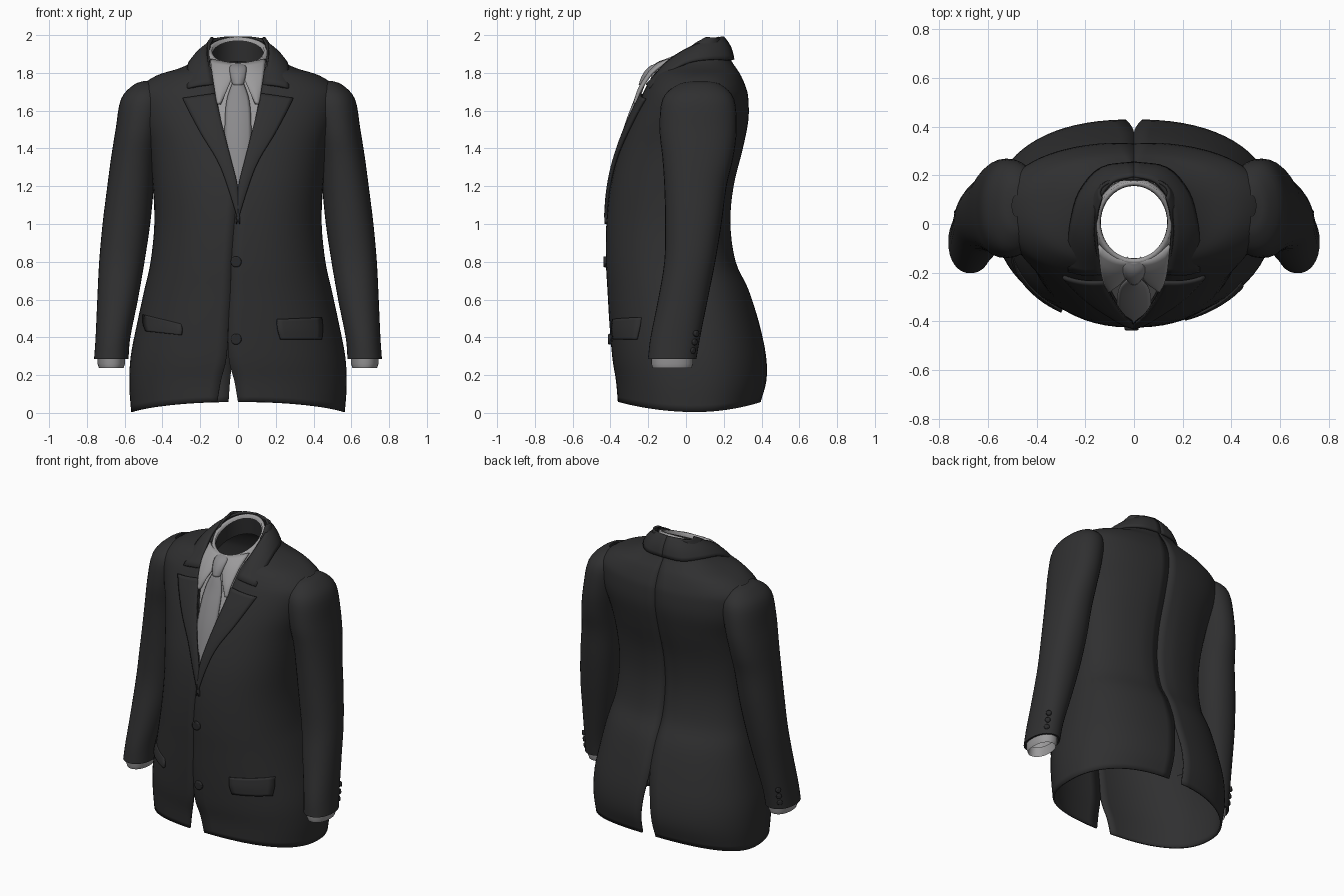
import bpy, bmesh, math
from mathutils import Vector

if "Cube" in bpy.data.objects:
    bpy.data.objects.remove(bpy.data.objects["Cube"])


def material(name, c):
    m = bpy.data.materials.new(name)
    m.diffuse_color = (*c, 1)
    m.use_nodes = True
    m.node_tree.nodes["Principled BSDF"].inputs["Base Color"].default_value = m.diffuse_color
    return m


CLOTH = material("charcoal cloth", (0.029, 0.029, 0.030))
SHIRT = material("pale grey shirt", (0.33, 0.325, 0.33))
TIE = material("grey tie", (0.26, 0.257, 0.265))
BUTTON = material("dark button", (0.022, 0.022, 0.023))


def sample(table, i, f):
    """Smooth curve through the table rows, segment i, fraction f."""
    def tangent(j, k):
        a, b = max(j - 1, 0), min(j + 1, len(table) - 1)
        return (table[b][k] - table[a][k]) / (b - a)
    p, q = table[i], table[i + 1]
    h = (2*f**3 - 3*f*f + 1, f**3 - 2*f*f + f, 3*f*f - 2*f**3, f**3 - f*f)
    return [h[0]*p[k] + h[1]*tangent(i, k) + h[2]*q[k] + h[3]*tangent(i + 1, k)
            for k in range(len(p))]


def resample(table, steps):
    out = [sample(table, i, s / steps) for i in range(len(table) - 1) for s in range(steps)]
    return out + [list(table[-1])]


def grid(name, rows, mat, closed=False, thick=0.0, mirror=False):
    bm = bmesh.new()
    vs = [[bm.verts.new(p) for p in r] for r in rows]
    n = len(rows[0])
    for a, b in zip(vs, vs[1:]):
        for j in range(n if closed else n - 1):
            k = (j + 1) % n
            bm.faces.new((a[j], a[k], b[k], b[j]))
    bmesh.ops.recalc_face_normals(bm, faces=bm.faces)
    me = bpy.data.meshes.new(name)
    bm.to_mesh(me)
    bm.free()
    me.materials.append(mat)
    for p in me.polygons:
        p.use_smooth = True
    me.set_sharp_from_angle(angle=math.radians(50))
    ob = bpy.data.objects.new(name, me)
    bpy.context.collection.objects.link(ob)
    if mirror:
        mod = ob.modifiers.new("mirror", 'MIRROR')
        mod.use_mirror_merge = False
    if thick:
        mod = ob.modifiers.new("thickness", 'SOLIDIFY')
        mod.thickness, mod.offset = thick, 0
    return ob


def spow(v, e):
    return math.copysign(abs(v) ** e, v)


# Torso sections: z, half width, front y, back y, widest y, right edge x, left edge x, vent half gap
N = 2.3
BODY = [
    (0.005, .560, -.355, .390, .05, .000, .110, .050),
    (0.15, .570, -.365, .420, .05, -.020, .090, .042),
    (0.30, .562, -.385, .418, .05, -.050, .060, .028),
    (0.48, .527, -.400, .380, .05, -.050, .050, .002),
    (0.65, .490, -.410, .330, .04, -.040, .040, 0),
    (0.80, .457, -.418, .262, .02, -.035, .035, 0),
    (1.00, .437, -.416, .235, .02, -.020, .020, 0),
    (1.20, .445, -.395, .252, .03, .005, .005, 0),
    (1.40, .470, -.345, .300, .05, .053, .053, 0),
    (1.55, .515, -.290, .328, .07, .090, .090, 0),
    (1.66, .535, -.240, .326, .07, .112, .112, 0),
    (1.72, .515, -.212, .312, .08, .122, .122, 0),
    (1.78, .430, -.178, .287, .08, .132, .132, 0),
    (1.82, .305, -.150, .262, .08, .142, .142, 0),
    (1.86, .225, -.110, .236, .08, .150, .150, 0),
    (1.91, .180, -.060, .218, .08, .152, .152, 0),
    (1.95, .163, .000, .200, .09, .148, .148, 0),
    (1.985, .140, .080, .185, .13, .130, .130, 0)]
ROWS = resample(BODY, 4)


def front_y(x, z):
    """Front surface of the torso at x, z."""
    z = min(max(z, ROWS[0][0]), ROWS[-1][0])
    for a, b in zip(ROWS, ROWS[1:]):
        if z <= b[0]:
            f = (z - a[0]) / (b[0] - a[0])
            _, hw, yf, _, yc = [a[k] + f * (b[k] - a[k]) for k in range(5)]
            return yc + (yf - yc) * (1 - min(abs(x) / hw, .999) ** N) ** (1 / N)


def torso_half(name, side, edge):
    rows = []
    for r in ROWS:
        z, hw, yf, yb, yc = r[:5]
        a0 = math.asin(spow(r[edge] / hw, N / 2))
        a1 = math.pi - math.asin((max(r[7], 0) / hw) ** (N / 2))
        row = []
        for j in range(37):
            a = a0 + (a1 - a0) * j / 36
            x, c = hw * spow(math.sin(a), 2 / N), spow(math.cos(a), 2 / N)
            y = yc + c * (yf - yc) if c > 0 else yc - c * (yb - yc)
            if c < 0 and .5 < z < 1.7:      # hollow along the spine
                y -= .022 * math.exp(-(x / .07) ** 2) * math.sin((z - .5) / 1.2 * math.pi)
            lift = .055 * c * c * max(0, 1 - z / .25)   # hem dips at the sides
            row.append((side * x, y, z + lift))
        rows.append(row)
    grid(name, rows, CLOTH, thick=.012)


torso_half("jacket_right_half", 1, 5)
torso_half("jacket_left_half", -1, 6)


def patch(name, table, mat, bulge=0.0, thick=.014, mirror=False, steps=4):
    """Panel laid on the torso front; table rows: x, z of one edge, x, z of the other, offset."""
    rows = []
    for xa, za, xb, zb, off in resample(table, steps):
        row = []
        for j in range(9):
            u = j / 8
            x, z = xa + u * (xb - xa), za + u * (zb - za)
            row.append((x, front_y(x, z) - off - bulge * (1 - (2*u - 1) ** 2), z))
        rows.append(row)
    return grid(name, rows, mat, thick=thick, mirror=mirror)


# Lapels
patch("lapel", [(.0, 1.14, -.01, 1.00, .008), (.008, 1.22, .06, 1.22, .013),
                (.035, 1.33, .11, 1.34, .016), (.07, 1.47, .19, 1.47, .016),
                (.102, 1.60, .255, 1.59, .016), (.118, 1.69, .292, 1.665, .014)],
      CLOTH, bulge=.006, mirror=True)

# Turned-down jacket collar, from the nape to the notch
COLLAR = [(0, .188, 1.985, 0, .243, 1.865), (.085, .165, 1.98, .13, .222, 1.862),
          (.143, .085, 1.955, .215, .13, 1.865), (.158, -.01, 1.91, .25, .02, 1.850),
          (.152, -.10, 1.845, .262, -.07, 1.805), (.128, -.195, 1.735, .265, -.185, 1.715)]
rows = []
for r in resample(COLLAR, 4):
    a, b = Vector(r[:3]), Vector(r[3:])
    out = Vector((a.x * .6, a.y - .03, .1)).normalized()
    rows.append([a.lerp(b, j / 6) + out * (.008 + .012 * math.sin(j / 6 * math.pi))
                 for j in range(7)])
grid("jacket_collar", rows, CLOTH, thick=.014, mirror=True)

# Shirt front, collar wings and tie
patch("shirt_front", [(-.05, 1.12, .05, 1.12, -.025), (-.10, 1.4, .10, 1.4, -.02),
                      (-.14, 1.65, .14, 1.65, -.012), (-.14, 1.82, .14, 1.82, -.005)], SHIRT)
patch("shirt_collar_wing", [(.012, 1.845, .145, 1.87, .022), (.028, 1.78, .132, 1.77, .026),
                            (.065, 1.70, .118, 1.69, .026), (.097, 1.635, .106, 1.635, .016)],
      SHIRT, bulge=.008, mirror=True)
patch("tie_blade", [(-.05, 1.15, .05, 1.15, -.02), (-.062, 1.32, .062, 1.32, -.010),
                    (-.068, 1.5, .068, 1.5, .002), (-.058, 1.65, .058, 1.65, .012),
                    (-.024, 1.75, .024, 1.75, .022)], TIE, bulge=.014)
patch("tie_knot", [(-.024, 1.735, .024, 1.735, .022), (-.036, 1.78, .036, 1.78, .032),
                   (-.042, 1.825, .042, 1.825, .030), (-.03, 1.845, .03, 1.845, .01)],
      TIE, bulge=.018)


# Shirt neck band with a dark lining
def neck_row(rx, yb, yf, zb, zf):
    row = []
    for j in range(40):
        a = math.tau * j / 40
        t = (1 + math.cos(a)) / 2
        row.append((rx * math.sin(a), yf + t * (yb - yf), zf + t * (zb - zf)))
    return row


grid("shirt_neck_band", [neck_row(.163, .183, -.195, 1.86, 1.71), neck_row(.155, .178, -.172, 1.94, 1.79),
                         neck_row(.146, .166, -.150, 1.99, 1.85)], SHIRT, closed=True, thick=.018)
grid("neck_lining", [neck_row(.150, .168, -.175, 1.86, 1.71), neck_row(.136, .156, -.142, 1.972, 1.83)],
     CLOTH, closed=True)

# Sleeves: z, inner x, outer x, front y, back y
ARM = [(1.757, .46, .50, .03, .12), (1.735, .41, .555, -.05, .19), (1.66, .38, .620, -.125, .255),
       (1.5, .405, .648, -.140, .268), (1.35, .43, .672, -.125, .250), (1.2, .445, .692, -.115, .215),
       (1.0, .465, .717, -.110, .188), (.8, .495, .735, -.115, .155), (.6, .53, .745, -.148, .115),
       (.4, .57, .754, -.188, .075), (.285, .58, .762, -.202, .055)]


def arm_ring(z, xi, xo, yf, yb, inset=0.0):
    ring = []
    for j in range(32):
        a = math.tau * j / 32
        x = (xi + xo) / 2 + ((xo - xi) / 2 - inset) * spow(math.cos(a), .92)
        y = (yf + yb) / 2 + ((yb - yf) / 2 - inset) * spow(math.sin(a), .92)
        ring.append((x, y, z))
    return ring


end = ARM[-1][1:]
rows = [arm_ring(*r) for r in resample(ARM, 4)]
rows += [arm_ring(.285, *end, inset=.012), arm_ring(.36, *end, inset=.014)]
grid("sleeve", rows, CLOTH, closed=True, mirror=True)
grid("shirt_cuff", [arm_ring(.35, *end, inset=.017), arm_ring(.26, *end, inset=.018),
                    arm_ring(.238, *end, inset=.026), arm_ring(.30, *end, inset=.032)],
     SHIRT, closed=True, mirror=True)

# Pocket flaps
patch("pocket_flap_right", [(.205, .495, .44, .505, .008), (.21, .44, .445, .445, .016),
                            (.225, .388, .44, .388, .016)], CLOTH)
patch("pocket_flap_left", [(-.30, .47, -.50, .52, .004), (-.295, .44, -.498, .47, .012),
                           (-.30, .412, -.485, .432, .015)], CLOTH)


# Buttons
def button(name, loc, axis, r):
    bpy.ops.mesh.primitive_cylinder_add(vertices=20, radius=r, depth=.022, location=loc)
    ob = bpy.context.object
    ob.name = name
    ob.rotation_euler = Vector(axis).to_track_quat('Z', 'Y').to_euler()
    ob.data.materials.append(BUTTON)
    mod = ob.modifiers.new("rounded", 'BEVEL')
    mod.width, mod.segments = .006, 2
    bpy.ops.object.shade_smooth_by_angle()


for z in (.39, .80):
    button("front_button", (-.01, front_y(0, z) - .008, z), (0, -1, 0), .029)
for side in (-1, 1):
    for z in (.33, .375, .42):
        button("sleeve_button", (side * .722, .035 + (z - .33) * .2, z), (side * .7, .7, 0), .017)
